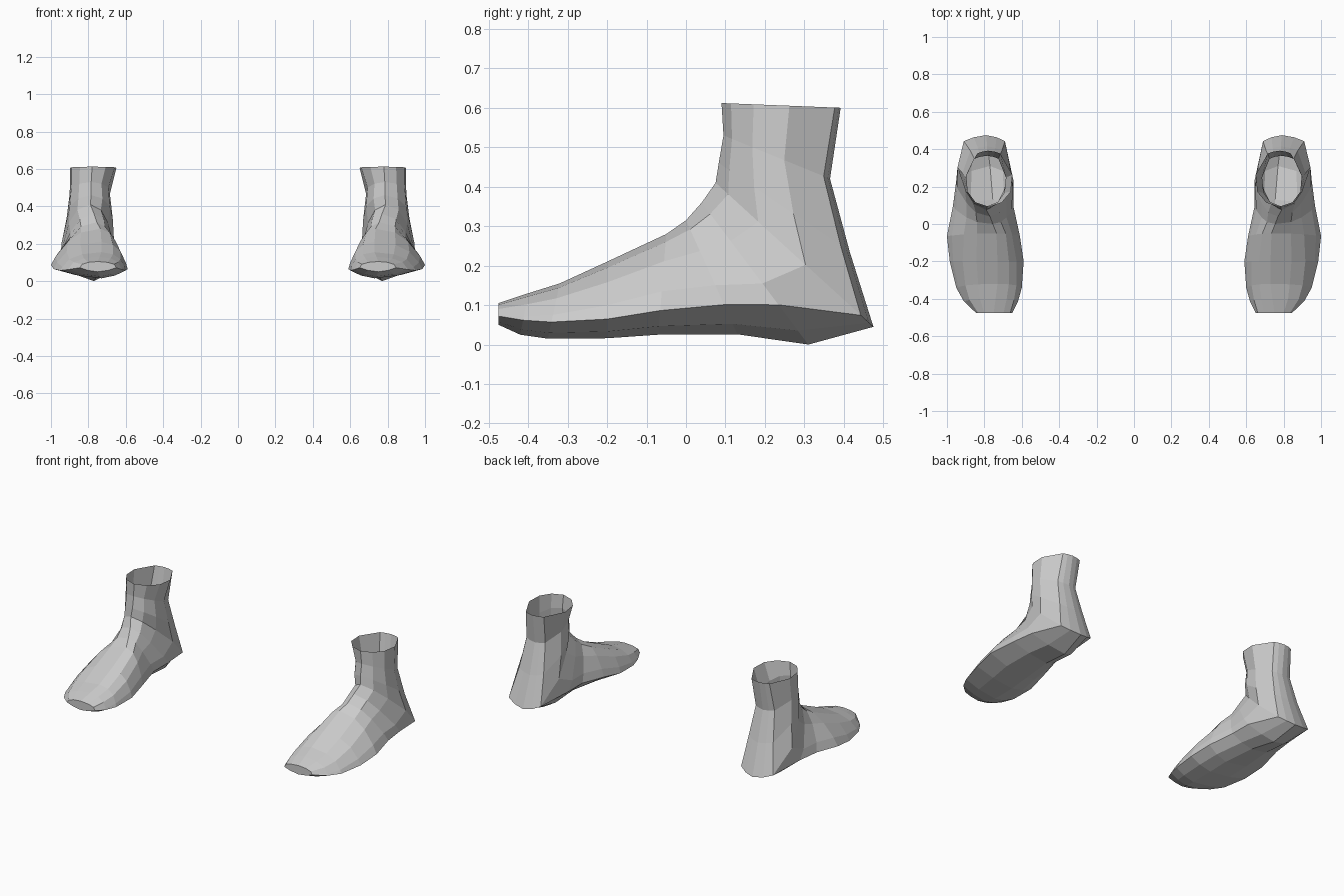
import bpy, bmesh

# Sections fan from toe to ankle: sole (y, z), instep (y, z),
# inner x, outer x, ridge x, rim height, rim width, mid width, upper width
SECTIONS = [
    (-.475, .05, -.475, .105, .65, .845, .75, .40, 1, .98, .88),
    (-.42, .025, -.40, .130, .62, .91, .74, .35, 1, .96, .82),
    (-.35, .015, -.32, .155, .60, .95, .73, .30, 1, .95, .78),
    (-.20, .016, -.20, .210, .59, .985, .73, .25, 1, .93, .73),
    (-.07, .025, -.05, .280, .61, 1.0, .735, .24, 1, .90, .66),
    (.13, .026, .00, .315, .645, .968, .755, .26, 1, .92, .66),
    (.31, .000, .04, .360, .645, .95, .77, .28, 1, .98, .70),
    (.475, .045, .075, .410, .69, .91, .79, .08, 1, 1.28, .95),
    (.415, .235, .083, .460, .68, .905, .785, .07, .75, 1.1, .95),
    (.365, .42, .095, .530, .685, .90, .785, .06, .6, 1.0, .92),
    (.392, .60, .09, .612, .65, .897, .78, .05, .5, 1.0, .93),
]


def ring(bm, by, bz, ty, tz, xi, xo, xc, ru, rw, mw, uw):
    half = [(ru * .35, rw * .55), (ru, rw), (.43, mw), (.73, uw), (.92, uw * .6)]
    pts = [(0, 0)] + half + [(1, 0)] + [(u, -w) for u, w in reversed(half)]
    return [bm.verts.new((xc + w * ((xo - xc) if w > 0 else (xc - xi)),
                          by + (ty - by) * u, bz + (tz - bz) * u)) for u, w in pts]


# Foot shell, open at the ankle
bm = bmesh.new()
rings = [ring(bm, *s) for s in SECTIONS]
bm.faces.new(rings[0])
for a, b in zip(rings, rings[1:]):
    n = len(a)
    for i in range(n):
        j = (i + 1) % n
        bm.faces.new((a[i], b[i], b[j], a[j]))
bmesh.ops.recalc_face_normals(bm, faces=bm.faces)
mesh = bpy.data.meshes.new("feet")
bm.to_mesh(mesh)
bm.free()
feet = bpy.data.objects.new("feet", mesh)
bpy.context.collection.objects.link(feet)

# Second foot
mirror = feet.modifiers.new("other_foot", 'MIRROR')
mirror.use_axis[0] = True
